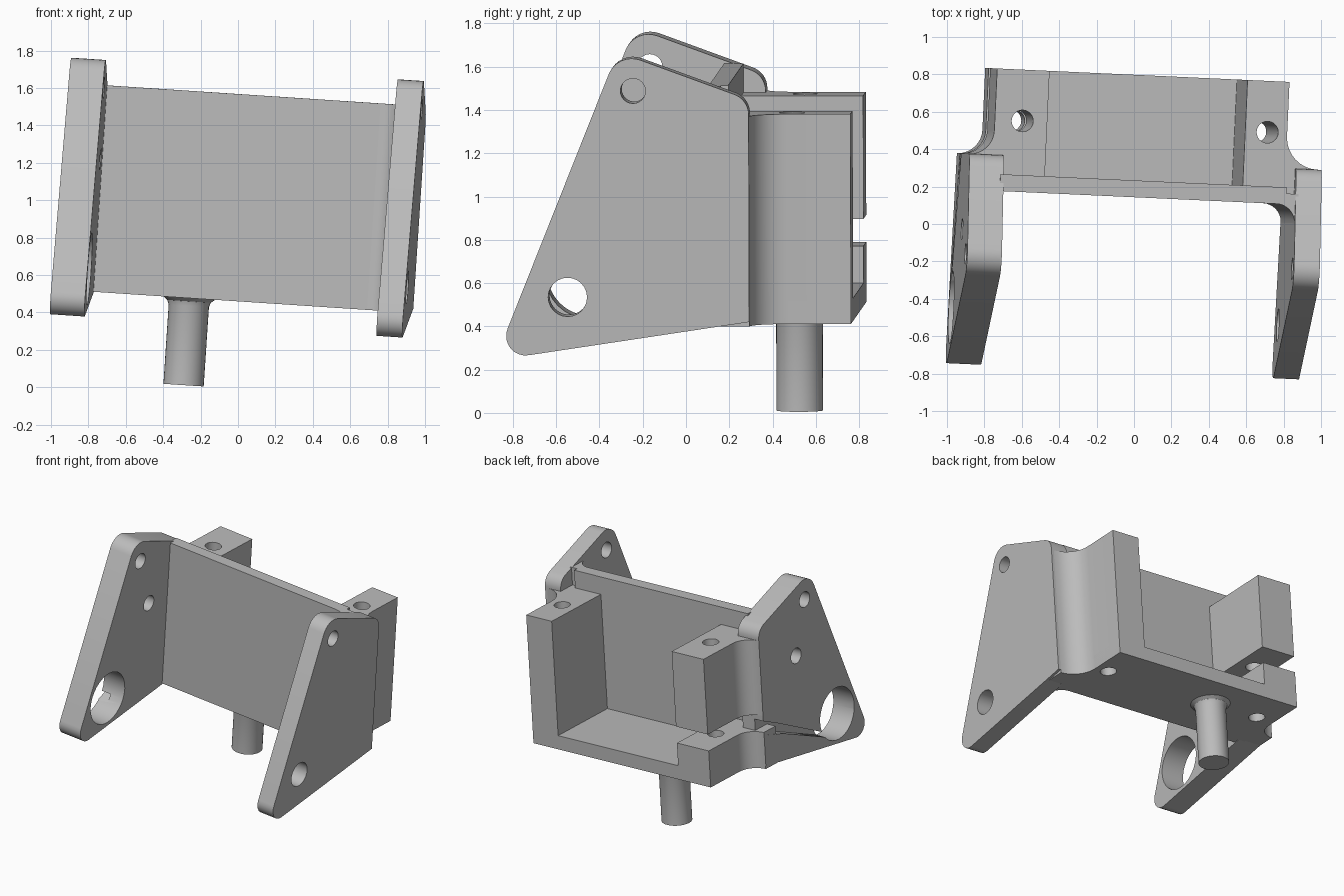
import bpy, bmesh, math
from mathutils import Matrix

cube = bpy.data.objects.get("Cube")
if cube:
    bpy.data.objects.remove(cube, do_unlink=True)

grey = bpy.data.materials.new("plain_grey")
grey.use_nodes = True
grey.diffuse_color = (0.5, 0.5, 0.5, 1)
grey.node_tree.nodes["Principled BSDF"].inputs["Base Color"].default_value = (0.5, 0.5, 0.5, 1)

# The whole bracket leans slightly
TILT = Matrix.Rotation(-0.046, 4, 'Z') @ Matrix.Rotation(0.066, 4, 'Y')
parts = []


def arc(cx, cy, r, start, end, n=8):
    angles = [math.radians(start + (end - start) * i / n) for i in range(n + 1)]
    return [(cx + r * math.cos(a), cy + r * math.sin(a)) for a in angles]


def circle(cx, cy, r, n=24):
    return arc(cx, cy, r, 0, 360 - 360 / n, n - 1)


def prism(name, outline, axis, lo, hi):
    """Extrude an outline along x (outline in y, z) or along z (outline in x, y)."""
    bm = bmesh.new()
    verts = [bm.verts.new((lo, a, b) if axis == 'x' else (a, b, lo)) for a, b in outline]
    face = bm.faces.new(verts)
    new = bmesh.ops.extrude_face_region(bm, geom=[face])["geom"]
    step = (hi - lo, 0, 0) if axis == 'x' else (0, 0, hi - lo)
    bmesh.ops.translate(bm, vec=step, verts=[g for g in new if isinstance(g, bmesh.types.BMVert)])
    bmesh.ops.recalc_face_normals(bm, faces=bm.faces)
    mesh = bpy.data.meshes.new(name)
    bm.to_mesh(mesh)
    bm.free()
    mesh.materials.append(grey)
    obj = bpy.data.objects.new(name, mesh)
    bpy.context.collection.objects.link(obj)
    return obj


def part(name, outline, axis, lo, hi, cuts=()):
    """Make a prism and subtract each cut, given as (outline, lo, hi)."""
    obj = prism(name, outline, axis, lo, hi)
    for shape, c_lo, c_hi in cuts:
        cutter = prism("cutter", shape, axis, c_lo, c_hi)
        cutter.hide_render = True
        mod = obj.modifiers.new("cut", 'BOOLEAN')
        mod.operation, mod.solver, mod.object = 'DIFFERENCE', 'EXACT', cutter
        bpy.context.view_layer.update()
        mesh = bpy.data.meshes.new_from_object(
            obj.evaluated_get(bpy.context.evaluated_depsgraph_get()))
        obj.modifiers.clear()
        obj.data = mesh
        bpy.data.objects.remove(cutter, do_unlink=True)
    parts.append(obj)
    return obj


def rect(x0, x1, y0, y1):
    return [(x0, y0), (x1, y0), (x1, y1), (x0, y1)]


BOTTOM, FLOOR, BLOCK_TOP, PLATE_TOP = 0.458, 0.563, 1.43, 1.564
FRONT, PLATE_BACK, ARM_BACK, BACK = 0.143, 0.233, 0.335, 0.797

# Side arms: rounded triangular plates with cross holes
arm = (arc(-0.70, 0.415, 0.09, 157, 279) + [(ARM_BACK, 0.48)]
       + arc(0.235, 1.44, 0.1, 0, 70) + arc(-0.205, 1.585, 0.115, 70, 157))
pivot = circle(-0.20, 1.55, 0.058)
slot = [(0.4, 0.85), (0.4, 0.735), (0.12, 0.65), (-0.4, 0.43), (-0.4, 0.46), (0.2, 0.76)]
part("right_arm", arm, 'x', -0.997, -0.812,
     [(pivot, -1.2, 0), (circle(-0.07, 1.17, 0.058), -1.2, 0),
      (circle(-0.49, 0.58, 0.195, 32), -1.2, 0), (slot, -1.2, -0.92)])
part("left_arm", arm, 'x', 0.755, 0.893,
     [(pivot, 0, 1.2), (circle(-0.505, 0.595, 0.09), 0, 1.2)])

# Web plate, with a rounded inner corner against the left arm
part("web_plate", rect(-0.83, 0.706, FRONT, PLATE_BACK), 'z', BOTTOM, PLATE_TOP)
corner = arc(0.655, FRONT - 0.1, 0.1, 90, 0) + [(0.77, 0.043), (0.77, 0.2), (0.655, 0.2)]
part("inner_corner", corner, 'z', BOTTOM, PLATE_TOP)

# Floor and rear blocks, drilled from top to bottom
bolts = [(circle(x, 0.523, 0.058), 0, 2) for x in (-0.717, 0.597)]
part("floor", rect(-0.865, 0.703, FRONT, BACK), 'z', BOTTOM, FLOOR, bolts)


def block(inner, outer, side, r):
    """Rear block outline that sweeps out into the back of its arm."""
    sweep = arc(outer + side * r, ARM_BACK + r, r, 270, 270 - side * 90)
    tip = outer + side * r
    return [(inner, BACK), (inner, 0.2), (tip, 0.2)] + sweep + [(outer, BACK)]


right_block = block(-0.584, -0.865, -1, 0.13)
part("right_block_lower", right_block, 'z', BOTTOM, 0.735, bolts[:1])
part("right_block_upper", right_block, 'z', 0.86, BLOCK_TOP, bolts[:1])
part("left_block", block(0.478, 0.703, 1, 0.17), 'z', BOTTOM, BLOCK_TOP, bolts[1:])

# Post under the floor with a small flare at its root
post = part("post", circle(-0.315, 0.512, 0.108, 32), 'z', -0.009, BOTTOM + 0.02)
bm = bmesh.new()
bm.from_mesh(post.data)
sides = [f for f in bm.faces if len(f.verts) == 4]
for height, grow in ((0.415, 1.0), (0.44, 1.08), (0.458, 1.25)):
    geom = bm.verts[:] + bm.edges[:] + bm.faces[:]
    ring = bmesh.ops.bisect_plane(bm, geom=geom, plane_co=(0, 0, height), plane_no=(0, 0, 1))
    for v in ring["geom_cut"]:
        if isinstance(v, bmesh.types.BMVert):
            v.co.x = -0.315 + (v.co.x + 0.315) * grow
            v.co.y = 0.512 + (v.co.y - 0.512) * grow
bm.to_mesh(post.data)
bm.free()

# Lean every part and shade the curved faces smooth
for obj in parts:
    obj.data.transform(TILT)
    for poly in obj.data.polygons:
        poly.use_smooth = True
    obj.data.set_sharp_from_angle(angle=math.radians(30))
